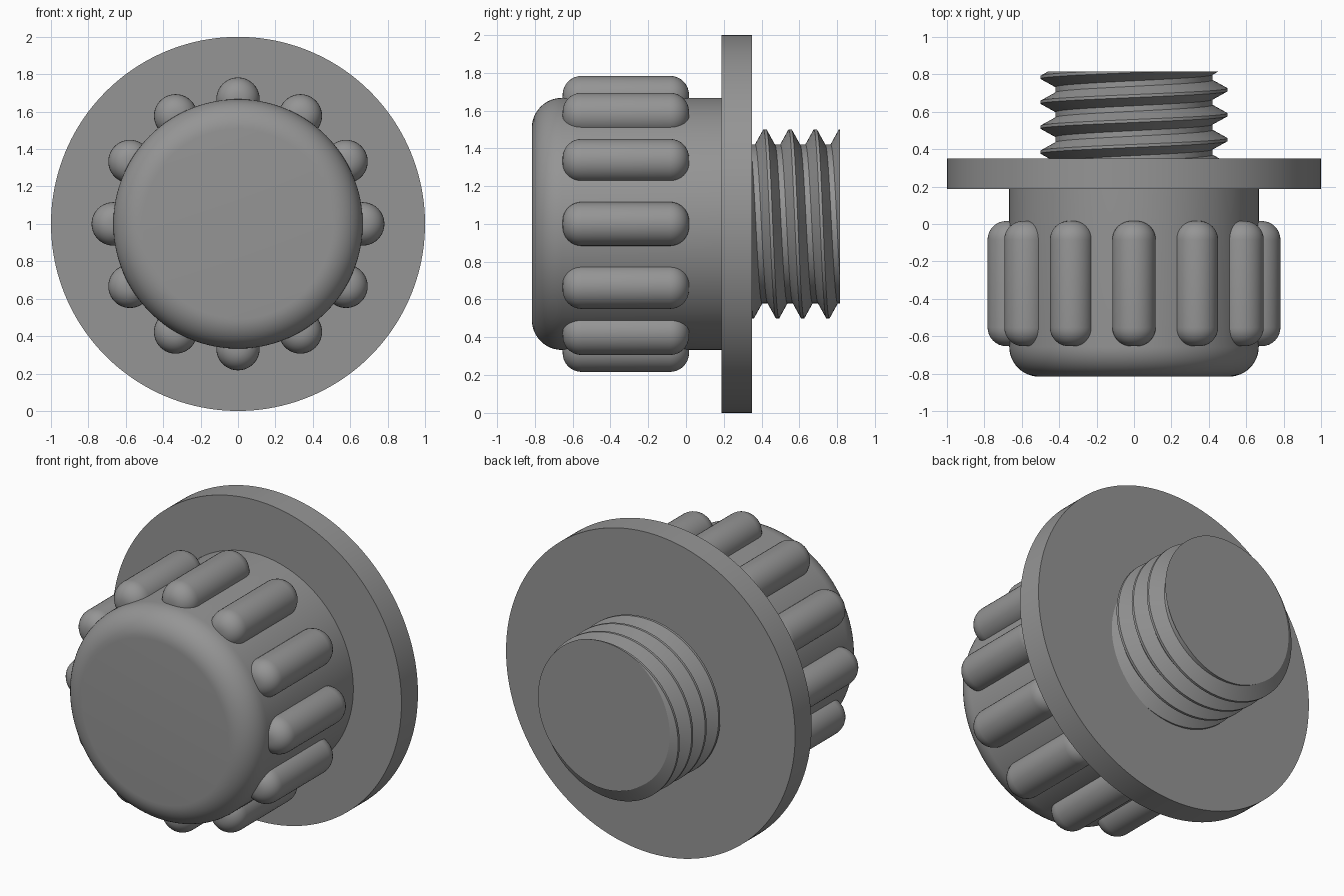
import bpy, bmesh, math
from mathutils import Vector

if "Cube" in bpy.data.objects:
    bpy.data.objects.remove(bpy.data.objects["Cube"])

CENTRE = Vector((0, 0, 1))
grey = bpy.data.materials.new("mid grey")
grey.diffuse_color = (0.3, 0.3, 0.3, 1)
grey.use_nodes = True
grey.node_tree.nodes["Principled BSDF"].inputs["Base Color"].default_value = grey.diffuse_color


def finish(name, bm):
    """Turn a bmesh into a smooth object with sharp edges kept."""
    bmesh.ops.recalc_face_normals(bm, faces=bm.faces)
    mesh = bpy.data.meshes.new(name)
    bm.to_mesh(mesh)
    bm.free()
    mesh.materials.append(grey)
    obj = bpy.data.objects.new(name, mesh)
    bpy.context.collection.objects.link(obj)
    bpy.ops.object.select_all(action='DESELECT')
    obj.select_set(True)
    bpy.context.view_layer.objects.active = obj
    bpy.ops.object.shade_smooth_by_angle(angle=math.radians(25))
    return obj


def lathe(name, profile, centre, steps):
    """Revolve (radius, y) points about a y-parallel axis; flat caps close the ends."""
    bm = bmesh.new()
    rings = []
    for r, y in profile:
        rings.append([bm.verts.new(centre + Vector((
            r * math.cos(2 * math.pi * i / steps), y,
            r * math.sin(2 * math.pi * i / steps)))) for i in range(steps)])
    for a, b in zip(rings, rings[1:]):
        for i in range(steps):
            j = (i + 1) % steps
            bm.faces.new((a[i], a[j], b[j], b[i]))
    bm.faces.new(rings[0])
    bm.faces.new(rings[-1])
    return finish(name, bm)


def fillet(radius, y, size, side, n):
    """Quarter-round corner from the end plane y (side -1 front, 1 back) to the wall."""
    return [(radius - size + size * math.sin(t), y - side * size * (1 - math.cos(t)))
            for t in (math.pi / 2 * i / n for i in range(n + 1))]


# Knob body with a rounded front edge, and the flange disc behind it
lathe("knob_body", fillet(0.667, -0.816, 0.16, -1, 12) + [(0.667, 0.2)], CENTRE, 128)
lathe("flange", [(1, 0.187), (1, 0.35)], CENTRE, 160)

# Twelve rounded grip ribs half sunk into the body
rib = fillet(0.116, -0.653, 0.1, -1, 8) + fillet(0.116, 0.016, 0.1, 1, 8)[::-1]
for k in range(12):
    a = math.radians(30 * k)
    lathe(f"grip_rib_{k + 1}", rib,
          CENTRE + Vector((0.667 * math.cos(a), 0, 0.667 * math.sin(a))), 40)

# Threaded stud: one helical ridge, trimmed flat at both ends
PITCH, STEPS, TURNS = 0.1333, 128, 8
tooth = [(0.5, -0.06), (0.5, 0.06), (0.42, 0.39), (0.42, 0.61)]
bm = bmesh.new()
rows = []
for turn in range(TURNS):
    for r, offset in tooth:
        row = []
        for i in range(STEPS + 1):
            a = 2 * math.pi * i / STEPS
            y = 0.451 + PITCH * (turn - 3 + offset - i / STEPS)
            row.append(bm.verts.new(CENTRE + Vector((r * math.cos(a), y, r * math.sin(a)))))
        rows.append(row)
for a, b in zip(rows, rows[1:]):
    for i in range(STEPS):
        bm.faces.new((a[i], a[i + 1], b[i + 1], b[i]))
bmesh.ops.remove_doubles(bm, verts=bm.verts, dist=1e-4)
for y, direction in ((0.3, -1), (0.816, 1)):
    cut = bmesh.ops.bisect_plane(bm, geom=bm.verts[:] + bm.edges[:] + bm.faces[:],
                                 plane_co=(0, y, 1), plane_no=(0, direction, 0),
                                 clear_outer=True)
    edges = [e for e in cut["geom_cut"] if isinstance(e, bmesh.types.BMEdge)]
    bmesh.ops.holes_fill(bm, edges=edges, sides=0)
finish("threaded_stud", bm)
